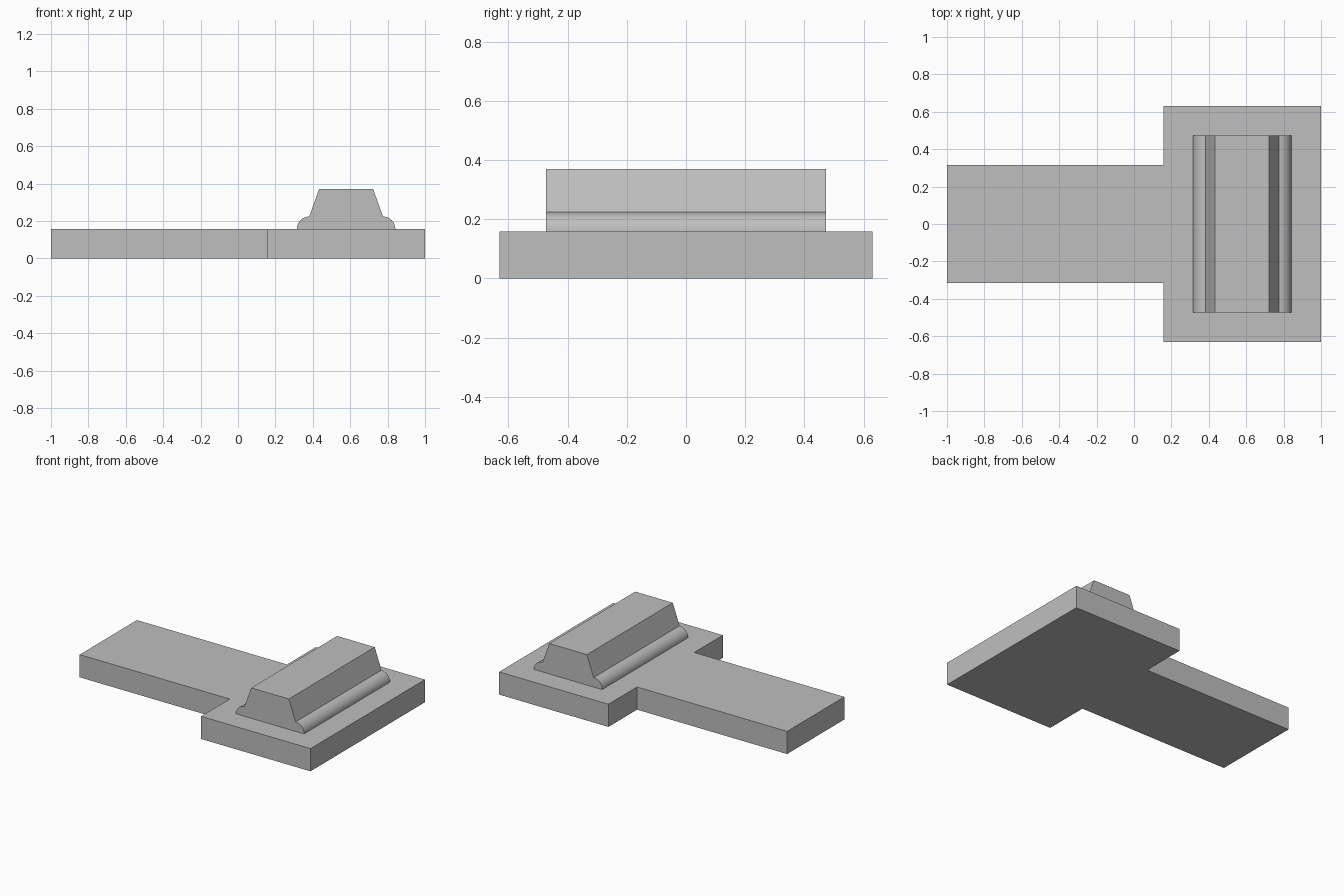
import bpy
import bmesh
from math import cos, sin, pi, radians
from mathutils import Vector

cube = bpy.data.objects.get("Cube")
if cube:
    bpy.data.objects.remove(cube, do_unlink=True)

# Single plain grey
grey = bpy.data.materials.new("plain_grey")
grey.use_nodes = True
colour = (0.52, 0.52, 0.52, 1)
grey.diffuse_color = colour
grey.node_tree.nodes["Principled BSDF"].inputs["Base Color"].default_value = colour


def prism(name, outline, sweep):
    """Extrude a closed outline of 3D points along the sweep vector."""
    bm = bmesh.new()
    face = bm.faces.new([bm.verts.new(p) for p in outline])
    grown = bmesh.ops.extrude_face_region(bm, geom=[face], use_keep_orig=True)
    moved = [g for g in grown["geom"] if isinstance(g, bmesh.types.BMVert)]
    bmesh.ops.translate(bm, verts=moved, vec=Vector(sweep))
    bmesh.ops.recalc_face_normals(bm, faces=bm.faces)
    mesh = bpy.data.meshes.new(name)
    bm.to_mesh(mesh)
    bm.free()
    mesh.materials.append(grey)
    obj = bpy.data.objects.new(name, mesh)
    bpy.context.collection.objects.link(obj)
    return obj


# T-shaped base plate: narrow arm and wide head
thickness = 0.158
arm, head, step = 0.315, 0.63, 0.157
side = [(-1, arm), (step, arm), (step, head), (1, head)]
outline = side + [(x, -y) for x, y in reversed(side)]
prism("base_plate", [(x, y, 0) for x, y in outline], (0, 0, thickness))

# Raised ridge: tapered bar with a rounded foot along each long side
centre, radius, half_length = 0.578, 0.066, 0.473
foot, half_top, top = 0.197, 0.145, 0.37
steps = 12
half = [(foot + radius * cos(a), thickness + radius * sin(a))
        for a in (i * pi / 2 / steps for i in range(steps + 1))]
half.append((half_top, top))
profile = half + [(-x, z) for x, z in reversed(half)]
ridge = prism("ridge", [(centre + x, -half_length, z) for x, z in profile],
              (0, 2 * half_length, 0))

# Smooth the rounded feet, keep the other edges sharp
bpy.ops.object.select_all(action="DESELECT")
ridge.select_set(True)
bpy.context.view_layer.objects.active = ridge
bpy.ops.object.shade_smooth_by_angle(angle=radians(30))
